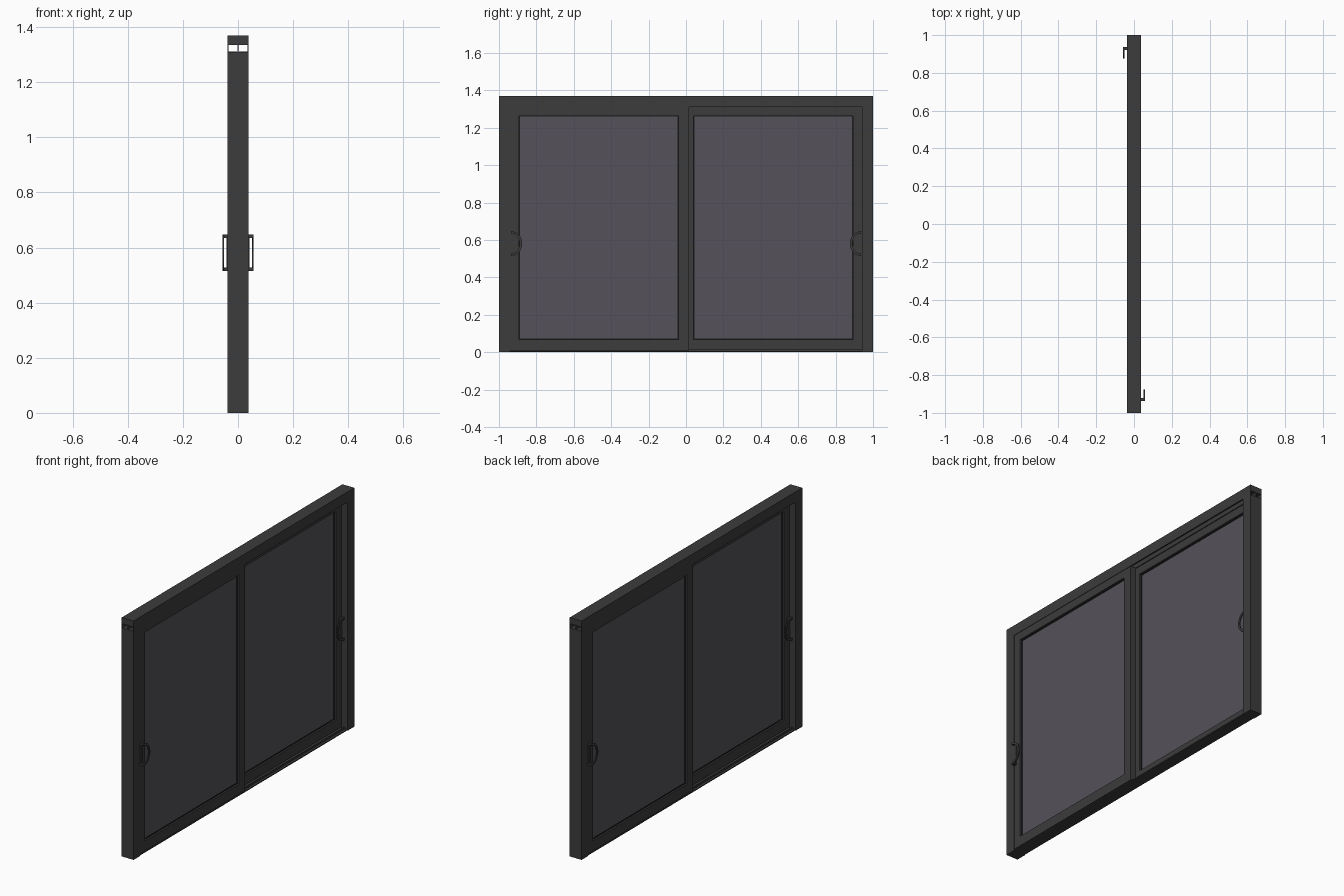
import bpy, bmesh, math

if "Cube" in bpy.data.objects:
    bpy.data.objects.remove(bpy.data.objects["Cube"])


def material(name, color):
    m = bpy.data.materials.new(name)
    m.diffuse_color = color
    m.use_nodes = True
    m.node_tree.nodes["Principled BSDF"].inputs["Base Color"].default_value = m.diffuse_color
    return m


DARK = material("dark_frame", (0.045, 0.045, 0.045, 1))
BLACK = material("black_rubber", (0.012, 0.012, 0.012, 1))
GLASS = material("tinted_glass", (0.09, 0.085, 0.1, 0.85))


def finish(name, bm, mat):
    bmesh.ops.recalc_face_normals(bm, faces=bm.faces)
    me = bpy.data.meshes.new(name)
    bm.to_mesh(me)
    bm.free()
    me.materials.append(mat)
    ob = bpy.data.objects.new(name, me)
    bpy.context.collection.objects.link(ob)
    return ob


def add_box(bm, lo, hi):
    vs = bmesh.ops.create_cube(bm, size=1)["verts"]
    for v in vs:
        v.co = [(a + b) / 2 + c * (b - a) for a, b, c in zip(lo, hi, v.co)]


def box(name, lo, hi, mat=DARK):
    bm = bmesh.new()
    add_box(bm, lo, hi)
    return finish(name, bm, mat)


def prism(bm, pts, move):
    f = bm.faces.new([bm.verts.new(p) for p in pts])
    new = bmesh.ops.extrude_face_region(bm, geom=[f])["geom"]
    bmesh.ops.translate(bm, vec=move, verts=[v for v in new if isinstance(v, bmesh.types.BMVert)])


def window_ring(name, outer, inner, x0, x1, mat):
    """Rectangular frame; outer and inner are (y0, y1, z0, z1)."""
    bm = bmesh.new()
    loops = []
    for x, r in ((x1, outer), (x1, inner), (x0, inner), (x0, outer)):
        y0, y1, z0, z1 = r
        loops.append([bm.verts.new((x, y, z)) for y, z in ((y0, z0), (y1, z0), (y1, z1), (y0, z1))])
    for k in range(4):
        a, b = loops[k], loops[(k + 1) % 4]
        for i in range(4):
            j = (i + 1) % 4
            bm.faces.new((a[i], a[j], b[j], b[i]))
    return finish(name, bm, mat)


def handle(name, face, out):
    """D-shaped pull; face = sash surface x, out = +1 or -1."""
    bm = bmesh.new()
    y0, zc, n = -0.936, 0.581, 16

    def X(d):
        return face + out * d

    def slab(d0, d1, ya, yb, za, zb):
        add_box(bm, (min(X(d0), X(d1)), ya, za), (max(X(d0), X(d1)), yb, zb))

    slab(0, 0.006, y0, -0.920, zc - 0.066, zc + 0.066)
    for s in (-1, 1):
        za, zb = sorted((zc + s * 0.066, zc + s * 0.054))
        slab(0.005, 0.021, y0, -0.922, za, zb)
    # curved grip
    arc = [-math.pi / 2 + math.pi * i / n for i in range(n + 1)]
    outer = [(X(0.016), y0 + 0.060 * math.cos(a), zc + 0.066 * math.sin(a)) for a in arc]
    inner = [(X(0.016), y0 + 0.047 * math.cos(a), zc + 0.054 * math.sin(a)) for a in reversed(arc)]
    prism(bm, outer + inner, (out * 0.006, 0, 0))
    return finish(name, bm, DARK)


# Outer frame: jambs
D = 0.0375
for name, a, b in (("jamb_left", -1, -0.94), ("jamb_right", 0.94, 1)):
    box(name, (-D, a, 0), (D, b, 1.31))

# Header with two track grooves underneath
half = [(0.0025, 1.31), (0.0025, 1.335), (0.0345, 1.335), (0.0345, 1.31), (D, 1.31), (D, 1.37)]
profile = half + [(-x, z) for x, z in reversed(half)]
bm = bmesh.new()
prism(bm, [(x, -1, z) for x, z in profile], (0, 2, 0))
finish("header", bm, DARK)

# Sill and rails
box("sill", (-0.034, -0.94, 0), (0.034, 0.94, 0.006))
for s in (-1, 1):
    box("track_rail", (s * 0.018 - 0.003, -0.94, 0.006), (s * 0.018 + 0.003, 0.94, 0.016))

# One sliding panel, then its half-turn twin
parts = [
    window_ring("sash", (-0.94, 0.015, 0.010, 1.311), (-0.892, -0.040, 0.068, 1.264), 0.003, 0.035, DARK),
    window_ring("gasket", (-0.893, -0.039, 0.067, 1.265), (-0.887, -0.045, 0.073, 1.259), 0.013, 0.025, BLACK),
    box("glass", (0.016, -0.892, 0.068), (0.022, -0.040, 1.264), GLASS),
    handle("outer_handle", 0.035, 1),
    handle("inner_handle", 0.003, -1),
]
for p in parts:
    twin = p.copy()
    twin.name = "rear_" + p.name
    twin.rotation_euler = (0, 0, math.pi)
    bpy.context.collection.objects.link(twin)
    p.name = "front_" + p.name
